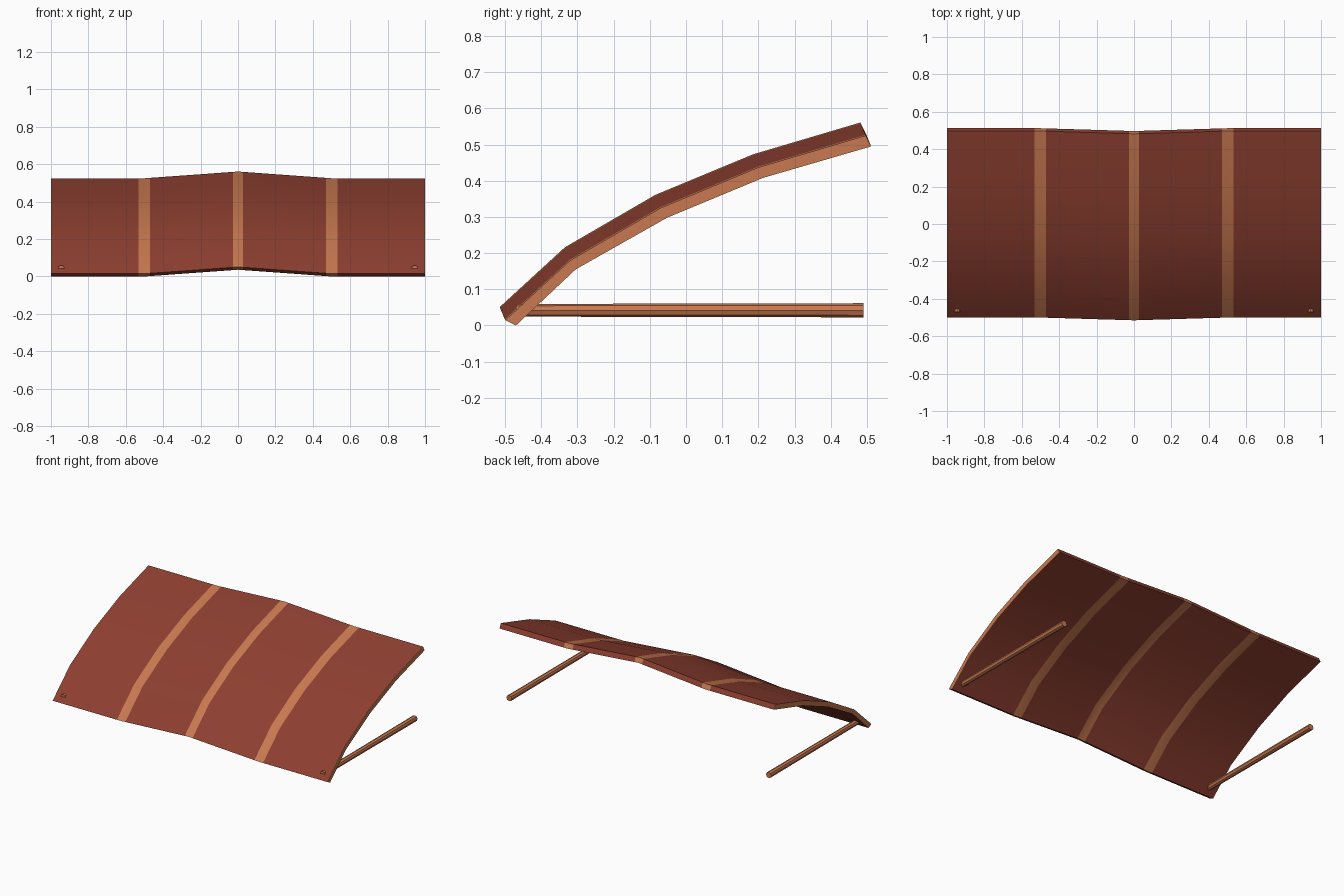
import bpy, bmesh, math

if "Cube" in bpy.data.objects:
    bpy.data.objects.remove(bpy.data.objects["Cube"])

OUTER = [(-0.50, 0.015), (-0.32, 0.18), (-0.07, 0.325), (0.20, 0.437), (0.497, 0.525)]
INNER = [(-0.47, 0.0), (-0.305, 0.155), (-0.052, 0.298), (0.213, 0.408), (0.512, 0.495)]


def material(name, rgb):
    m = bpy.data.materials.new(name)
    m.diffuse_color = (*rgb, 1)
    m.use_nodes = True
    m.node_tree.nodes["Principled BSDF"].inputs["Base Color"].default_value = m.diffuse_color
    return m


RED = material("red_clay", (0.27, 0.05, 0.03))
WOOD = material("orange_wood", (0.58, 0.19, 0.08))


def finish(ob, mat):
    ob.data.materials.append(mat)
    bpy.ops.object.select_all(action='DESELECT')
    ob.select_set(True)
    bpy.context.view_layer.objects.active = ob
    bpy.ops.object.shade_smooth_by_angle(angle=math.radians(35))


def slab(name, xs, mat):
    """Sweep the curved awning profile across the x stations, lifted to a ridge at x = 0."""
    bm = bmesh.new()
    rings = []
    for x in xs:
        k = max(0, 1 - abs(x) / 0.5)
        rings.append([bm.verts.new((x, y - 0.015 * k, z + 0.036 * k))
                      for y, z in OUTER + INNER[::-1]])
    n = len(rings[0])
    for a, b in zip(rings, rings[1:]):
        for i in range(n):
            j = (i + 1) % n
            bm.faces.new((a[i], a[j], b[j], b[i]))
    # end caps as quads along the curve
    for r in (rings[0], rings[-1]):
        for i in range(n // 2 - 1):
            bm.faces.new((r[i], r[i + 1], r[n - 2 - i], r[n - 1 - i]))
    bmesh.ops.recalc_face_normals(bm, faces=bm.faces)
    me = bpy.data.meshes.new(name)
    bm.to_mesh(me)
    bm.free()
    ob = bpy.data.objects.new(name, me)
    bpy.context.collection.objects.link(ob)
    finish(ob, mat)


# centre rib on the ridge
slab("centre_rib", [-0.028, 0, 0.028], WOOD)

for side, s in (("left", -1), ("right", 1)):
    # roof panels, side rib and thin edge trim
    slab(side + "_inner_panel", [s * 0.028, s * 0.47], RED)
    slab(side + "_rib", [s * 0.47, s * 0.5, s * 0.532], WOOD)
    slab(side + "_outer_panel", [s * 0.532, s * 0.997], RED)
    slab(side + "_edge_trim", [s * 0.997, s], WOOD)
    # horizontal support pole
    bpy.ops.mesh.primitive_cone_add(vertices=8, radius1=0.0195, radius2=0.0175, depth=0.96,
                                    location=(s * 0.945, 0.01, 0.042),
                                    rotation=(math.pi / 2, 0, 0))
    pole = bpy.context.object
    pole.name = side + "_support_pole"
    finish(pole, WOOD)
